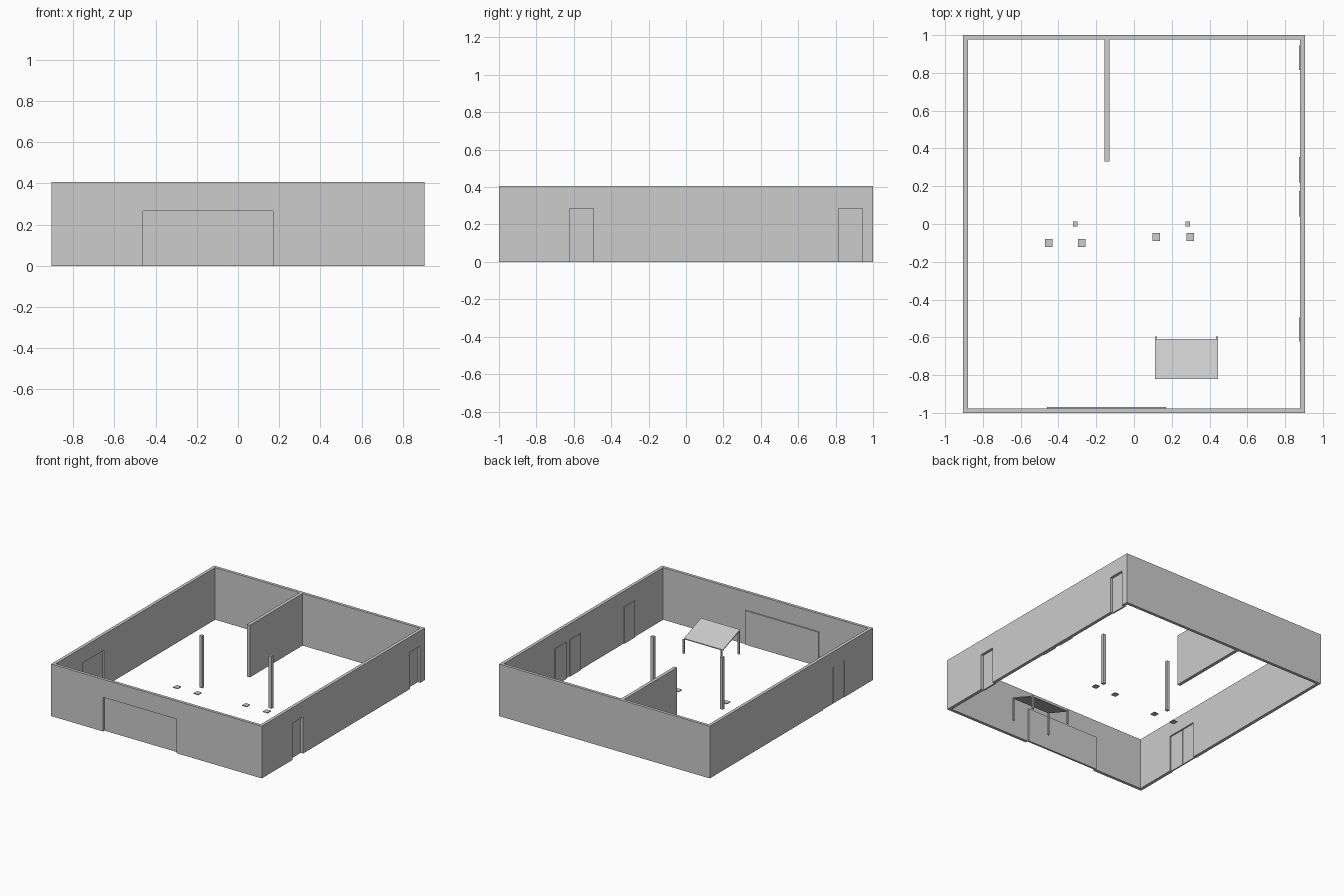
import bpy
from mathutils import Vector

if "Cube" in bpy.data.objects:
    bpy.data.objects.remove(bpy.data.objects["Cube"], do_unlink=True)

grey = bpy.data.materials.new("plain_grey")
grey.use_nodes = True
COLOUR = (0.604, 0.604, 0.604, 1)
grey.diffuse_color = COLOUR
grey.node_tree.nodes["Principled BSDF"].inputs["Base Color"].default_value = COLOUR

HX, HY, H = 0.905, 1.0, 0.405      # outer half sizes and wall height
IX, IY = 0.88, 0.977               # inner half sizes
DOOR_H = 0.285


def box(name, x, y, z):
    """Box from (min, max) ranges on each axis."""
    bpy.ops.mesh.primitive_cube_add(size=1)
    ob = bpy.context.object
    ob.name = ob.data.name = name
    lo, hi = Vector((x[0], y[0], z[0])), Vector((x[1], y[1], z[1]))
    for v in ob.data.vertices:
        v.co = lo + Vector((a * b for a, b in zip(v.co + Vector((.5, .5, .5)), hi - lo)))
    ob.data.materials.append(grey)
    return ob


def cut(target, *ranges):
    """Subtract a box from the target."""
    cutter = box("cutter", *ranges)
    cutter.hide_render = True
    mod = target.modifiers.new("opening", 'BOOLEAN')
    mod.operation, mod.solver, mod.object = 'DIFFERENCE', 'EXACT', cutter
    bpy.context.view_layer.objects.active = target
    bpy.ops.object.modifier_apply(modifier=mod.name)
    bpy.data.objects.remove(cutter, do_unlink=True)


# Outer walls, open above and below
walls = box("outer_walls", (-HX, HX), (-HY, HY), (0, H))
cut(walls, (-IX, IX), (-IY, IY), (-1, 1))

# Wide front gate, set back towards the inside
gate = (-0.46, 0.17)
cut(walls, gate, (-1.1, -0.9), (-1, 0.265))
box("front_gate", gate, (-0.983, -0.968), (0, 0.265))

# Single doors in the left wall, set back towards the inside
for i, y0 in enumerate((-0.622, 0.816)):
    y = (y0, y0 + 0.128)
    cut(walls, (0.8, 1), y, (-1, DOOR_H))
    box(f"side_door_{i + 1}", (0.873, 0.885), y, (0, DOOR_H))

# Pair of inner doors mounted on the left wall
for i, y0 in enumerate((0.04, 0.22)):
    box(f"inner_door_{i + 1}", (0.873, 0.885), (y0, y0 + 0.135), (0, DOOR_H))

# Double door in the right wall, close to the outer face
cut(walls, (-1, -0.8), (-0.65, -0.39), (-1, DOOR_H))
for i, y0 in enumerate((-0.65, -0.519)):
    box(f"double_door_leaf_{i + 1}", (-0.901, -0.891), (y0, y0 + 0.129), (0, DOOR_H))

# Partition wall from the back
box("partition_wall", (-0.155, -0.129), (0.33, IY), (0, H))

# Posts
for i, x in enumerate((-0.311, 0.284)):
    box(f"post_{i + 1}", (x - 0.012, x + 0.012), (-0.012, 0.012), (0, H))

# Floor pads
for i, (x, y) in enumerate(((-0.452, -0.101), (-0.276, -0.101), (0.118, -0.069), (0.298, -0.069))):
    box(f"floor_pad_{i + 1}", (x - 0.02, x + 0.02), (y - 0.021, y + 0.021), (0, 0.006))

# Slanted table: shear the board so it rises towards the front
board = box("table_board", (0.11, 0.445), (-0.82, -0.61), (0.105, 0.112))
for v in board.data.vertices:
    v.co.z += (-0.61 - v.co.y) * 0.37
for side, x in (("right", 0.11), ("left", 0.434)):
    box(f"table_back_leg_{side}", (x, x + 0.012), (-0.607, -0.595), (0, 0.11))
    box(f"table_front_leg_{side}", (x, x + 0.012), (-0.819, -0.807), (0, 0.18))
